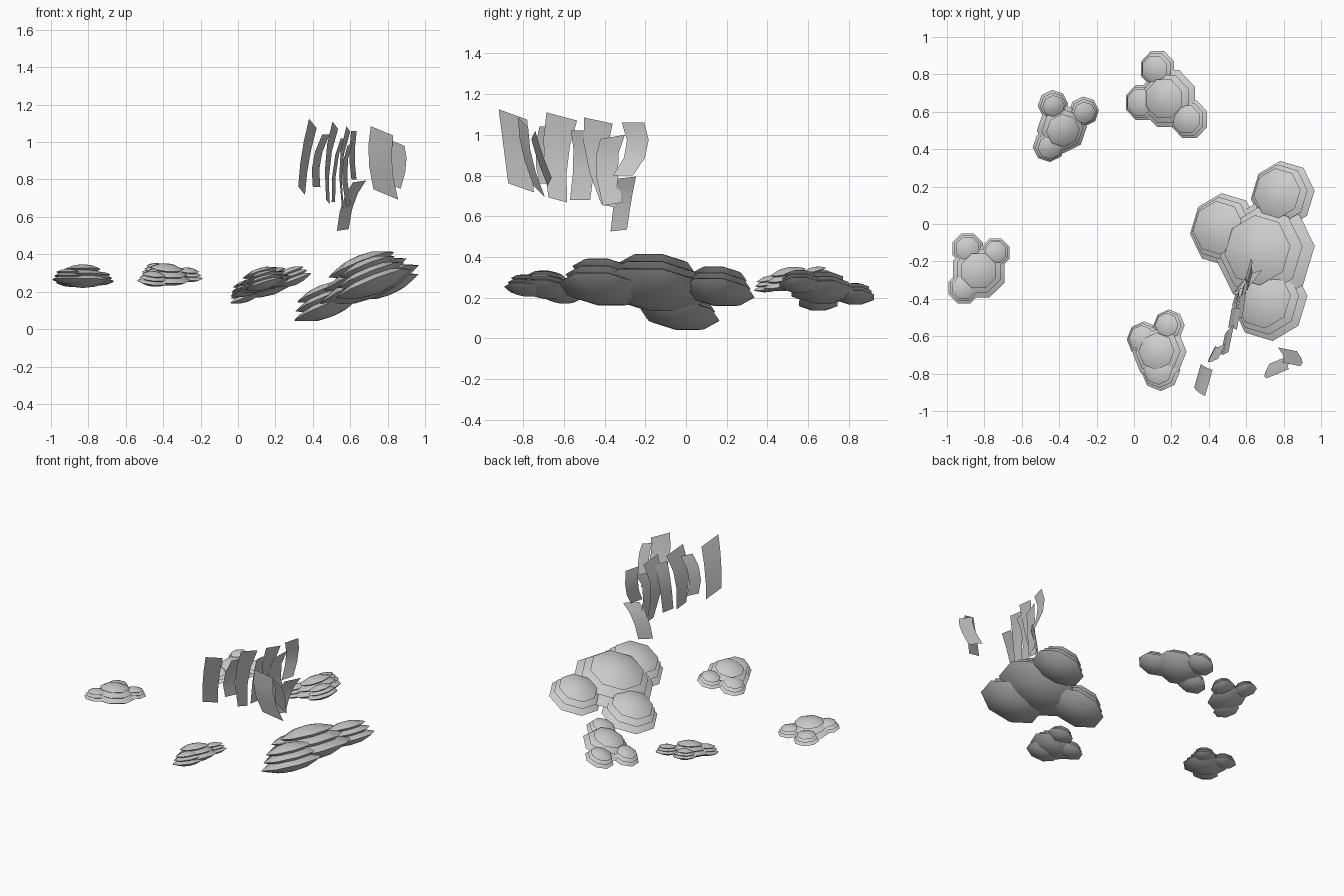
import bpy
import bmesh
import math
from mathutils import Vector, Matrix

cube = bpy.data.objects.get("Cube")
if cube:
    bpy.data.objects.remove(cube)


def make_material(name, colour):
    material = bpy.data.materials.new(name)
    material.use_nodes = True
    material.diffuse_color = colour
    material.node_tree.nodes["Principled BSDF"].inputs["Base Color"].default_value = colour
    return material


pale_grey = make_material("pale grey", (0.6, 0.6, 0.6, 1))


def finish(bm, name):
    """Turn a bmesh into a smooth grey object."""
    for face in bm.faces:
        face.smooth = True
    mesh = bpy.data.meshes.new(name)
    bm.to_mesh(mesh)
    bm.free()
    mesh.materials.append(pale_grey)
    obj = bpy.data.objects.new(name, mesh)
    bpy.context.collection.objects.link(obj)
    return obj


def add_lens(bm, centre, radius, normal):
    """Eight-sided saucer with a sharp rim, lying square to the normal."""
    turn = normal.to_track_quat("Z", "Y").to_matrix().to_4x4()
    spin = Matrix.Rotation(math.pi / 8, 4, "Z")
    size = Matrix.Diagonal((radius, radius, radius, 1))
    verts = bmesh.ops.create_uvsphere(bm, u_segments=8, v_segments=6, radius=1)["verts"]
    rim = [v for v in verts if abs(v.co.z) < 0.01]
    for edge in {e for v in rim for e in v.link_edges}:
        edge.smooth = not all(v in rim for v in edge.verts)
    for v in verts:
        v.co.z *= abs(v.co.z) * 0.27
    bmesh.ops.transform(bm, verts=verts,
                        matrix=Matrix.Translation(centre) @ turn @ spin @ size)


def make_clump(name, height, slope_x, slope_y, puffs):
    """Tilted clump: a main puff and lower side puffs, each three stacked saucers."""
    bm = bmesh.new()
    normal = Vector((-slope_x, -slope_y, 1)).normalized()
    main_x, main_y, main_r = puffs[0]
    for i, (x, y, r) in enumerate(puffs):
        z = height + slope_x * (x - main_x) + slope_y * (y - main_y)
        spread = 1.5
        if i > 0:
            z -= r * 0.35
            spread = 1.36
        centre = Vector((x, y, z))
        for drop, scale in ((0, 1), (0.3, (1 + spread) / 2), (0.6, spread)):
            add_lens(bm, centre - normal * r * drop, r * scale, normal)
    return finish(bm, name)


# Five floating clumps
make_clump("large_clump", 0.345, 0.4, -0.12,
           [(.66, -.14, .19), (.765, .165, .135), (.45, -.02, .145), (.69, -.4, .16)])
make_clump("front_clump", 0.3, 0.3, -0.12,
           [(.12, -.68, .1), (.175, -.54, .065), (.04, -.61, .07), (.13, -.78, .08)])
make_clump("back_clump", 0.29, 0.38, 0,
           [(.16, .67, .11), (.11, .83, .075), (.03, .65, .075), (.28, .56, .08)])
make_clump("back_right_clump", 0.325, -0.1, 0.2,
           [(-.38, .5, .09), (-.43, .63, .06), (-.265, .595, .06), (-.45, .41, .065)])
make_clump("right_clump", 0.32, 0, -0.08,
           [(-.83, -.25, .1), (-.89, -.13, .065), (-.74, -.15, .06), (-.91, -.34, .065)])


def make_strip(name, top, middle, bottom, across, taper, rows=4):
    """Thin bent sheet hanging through three centre points."""
    top, middle, bottom, across = (Vector(v) / 100 for v in (top, middle, bottom, across))
    control = middle * 2 - (top + bottom) / 2
    bm = bmesh.new()
    previous = None
    for i in range(rows):
        t = i / (rows - 1)
        point = top * (1 - t) ** 2 + control * 2 * t * (1 - t) + bottom * t ** 2
        half = across * (1 + (taper - 1) * t) / 2
        row = [bm.verts.new(point - half), bm.verts.new(point + half)]
        if previous:
            bm.faces.new((previous[0], previous[1], row[1], row[0]))
        previous = row
    return finish(bm, name)


# Hanging strips: top, middle and bottom centres and width direction, in hundredths, then taper
strips = [
    ((40, -85, 110), (36, -83, 92), (34, -81, 74), (4, 14, -5), 0.9),
    ((47, -68, 104), (42, -70, 90), (42, -68, 76), (4, 8, 0), 1),
    ((52, -61, 109), (48, -64, 90), (48, -63, 68), (3, 15, -4), 0.6),
    ((56, -51, 102), (52, -50, 88), (51, -52, 68), (2, 11, 0), 0.9),
    ((59, -43, 107), (55, -44, 88), (56, -38, 65), (2, 14, -3), 0.5),
    ((60, -36, 99), (57, -39, 85), (59, -36, 66), (3, 12, 2), 0.8),
    ((62, -26, 106), (61, -24, 93), (62, -31, 80), (3, 11, 0), 0.9),
    ((65, -29, 79), (59, -31, 68), (56, -33, 53), (7, 9, 1), 0.9),
    ((77, -80, 106), (76, -78, 90), (79, -72, 72), (12, 5, -5), 1.1),
    ((84, -75, 100), (85, -72, 90), (82, -67, 77), (10, -2, -4), 1),
]
for number, strip in enumerate(strips):
    make_strip("hanging_strip_" + str(number + 1), *strip)
